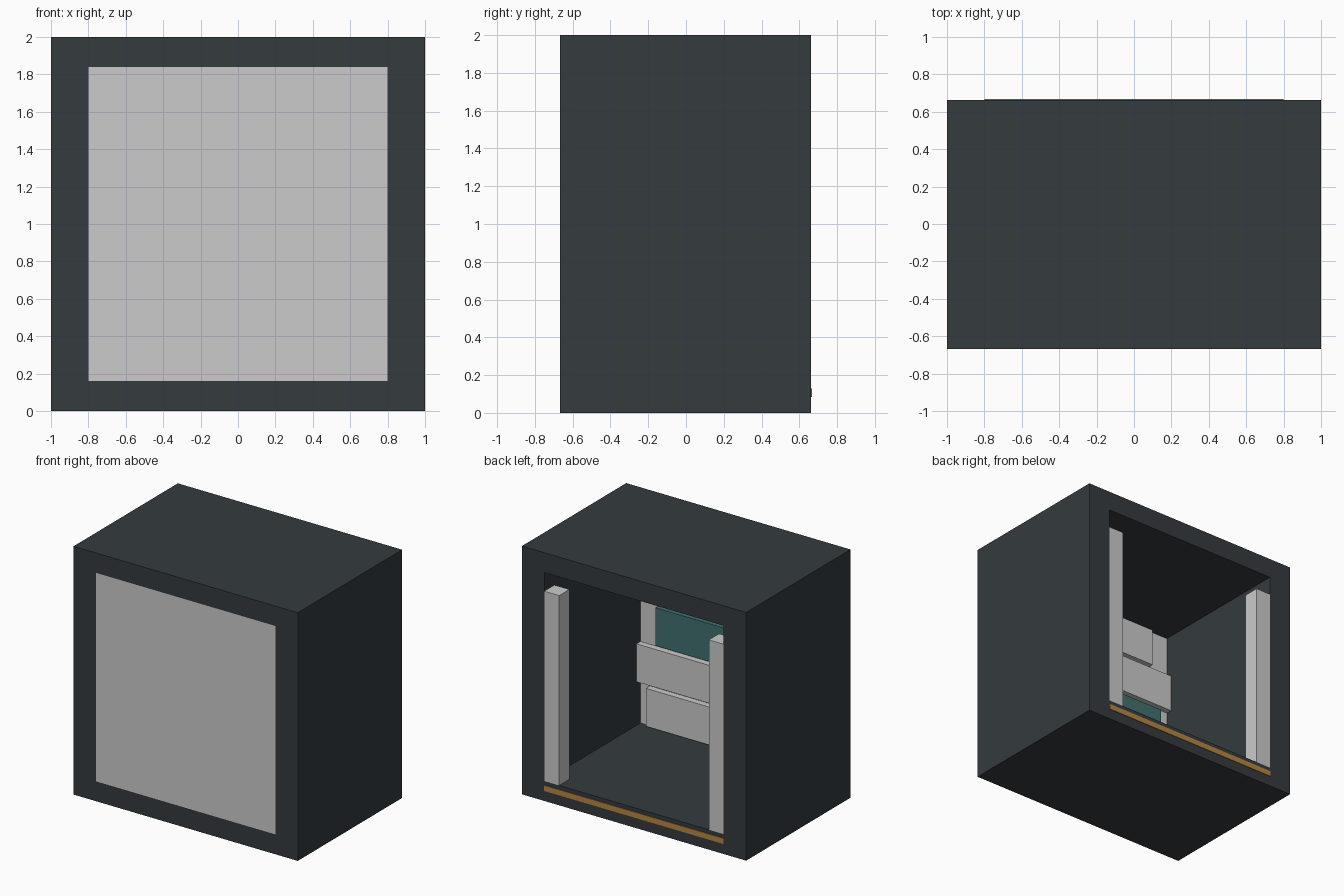
import bpy, bmesh

if "Cube" in bpy.data.objects:
    bpy.data.objects.remove(bpy.data.objects["Cube"])

W, H = 1.0, 2.0              # outer half width, height
OX, OZ0, OZ1 = 0.8, 0.16, 1.84   # opening
Y0, Y1 = -0.667, 0.662       # front and back of the casing
PANEL_IN = -0.563            # inner face of the front panel


def material(name, rgb):
    m = bpy.data.materials.new(name)
    m.diffuse_color = (*rgb, 1)
    m.use_nodes = True
    m.node_tree.nodes["Principled BSDF"].inputs["Base Color"].default_value = m.diffuse_color
    return m


dark = material("dark_slate", (0.035, 0.043, 0.048))
teal = material("teal", (0.055, 0.16, 0.16))
gold = material("gold", (0.45, 0.24, 0.055))


def finish(name, bm, mat=None):
    bmesh.ops.recalc_face_normals(bm, faces=bm.faces)
    me = bpy.data.meshes.new(name)
    bm.to_mesh(me)
    bm.free()
    if mat:
        me.materials.append(mat)
    ob = bpy.data.objects.new(name, me)
    bpy.context.collection.objects.link(ob)
    return ob


def box(name, x, y, z, mat=None):
    """Box from (min, max) ranges."""
    bm = bmesh.new()
    bmesh.ops.create_cube(bm, size=1)
    for v in bm.verts:
        v.co = [(r[0] + r[1]) / 2 + c * (r[1] - r[0]) for r, c in zip((x, y, z), v.co)]
    return finish(name, bm, mat)


# Casing: rectangular frame profile extruded front to back
bm = bmesh.new()
rings = []
for hx, z0, z1 in ((W, 0, H), (OX, OZ0, OZ1)):
    rings.append([bm.verts.new((x, Y0, z)) for x, z in
                  ((-hx, z0), (hx, z0), (hx, z1), (-hx, z1))])
outer, inner = rings
faces = [bm.faces.new((outer[i], outer[(i + 1) % 4], inner[(i + 1) % 4], inner[i]))
         for i in range(4)]
ext = bmesh.ops.extrude_face_region(bm, geom=faces, use_keep_orig=True)
for v in ext["geom"]:
    if isinstance(v, bmesh.types.BMVert):
        v.co.y = Y1
finish("casing", bm, dark)

# Front panel closing the opening
box("front_panel", (-OX, OX), (Y0, PANEL_IN), (OZ0, OZ1))

# Five staggered slabs on the inside of the panel, the middle one teal
step = (OZ1 - OZ0) / 5
for i, cx in enumerate((0.05, 0.133, -0.035, -0.133, 0.05)):
    z = OZ0 + i * step
    box(f"inner_slab_{i + 1}", (cx - 0.667, cx + 0.667), (PANEL_IN, PANEL_IN + 0.05),
        (z + 0.015, z + step - 0.015), teal if i == 2 else None)

# Posts at both sides of the open back
for name, s in (("left_post", -1), ("right_post", 1)):
    box(name, sorted((s * 0.667, s * OX)), (Y1 - 0.13, Y1), (OZ0, 1.69))

# Gold strip along the lower back edge
box("sill_strip", (-OX, OX), (Y1 - 0.02, 0.667), (0.083, 0.128), gold)
